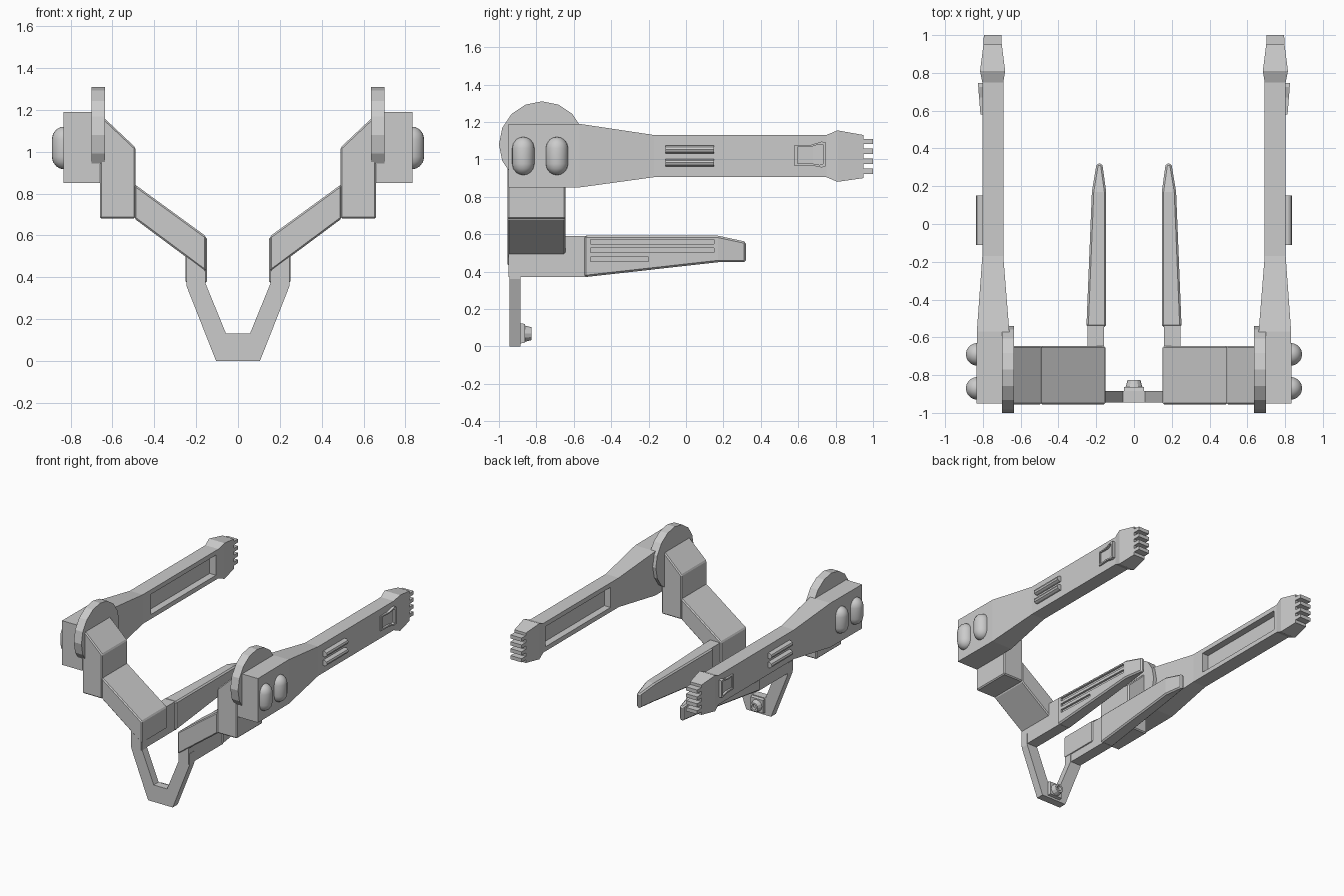
import bpy, bmesh
from math import sin, cos, pi, radians

if "Cube" in bpy.data.objects:
    bpy.data.objects.remove(bpy.data.objects["Cube"])


def loft(name, rings, mirror=True, bevel=0, smooth=False):
    """Skin a list of equal-length point rings and cap both ends."""
    bm = bmesh.new()
    vs = [[bm.verts.new(p) for p in r] for r in rings]
    n = len(rings[0])
    for a, b in zip(vs, vs[1:]):
        for i in range(n):
            j = (i + 1) % n
            bm.faces.new((a[i], a[j], b[j], b[i]))
    bm.faces.new(vs[0])
    bm.faces.new(vs[-1])
    bmesh.ops.recalc_face_normals(bm, faces=bm.faces)
    for f in bm.faces:
        f.smooth = smooth
    me = bpy.data.meshes.new(name)
    bm.to_mesh(me)
    bm.free()
    ob = bpy.data.objects.new(name, me)
    bpy.context.collection.objects.link(ob)
    if bevel:
        m = ob.modifiers.new("Bevel", 'BEVEL')
        m.width, m.segments = bevel, 1
    if mirror:
        ob.modifiers.new("Mirror", 'MIRROR').use_mirror_merge = False
    return ob


def sections(name, rows, **kw):
    """Rectangular sections along y: (y, z low, z high, x inner, x outer)."""
    return loft(name, [[(a, y, l), (b, y, l), (b, y, h), (a, y, h)]
                       for y, l, h, a, b in rows], **kw)


def front_prism(name, pts, y0, y1, **kw):
    return loft(name, [[(x, y, z) for x, z in pts] for y in (y0, y1)], **kw)


def side_prism(name, pts, xs, **kw):
    return loft(name, [[(x, y, z) for y, z in pts] for x in xs], **kw)


def circle(n, r):
    return [(r * cos(2 * pi * i / n), r * sin(2 * pi * i / n)) for i in range(n)]


def cut(ob, cutter):
    """Subtract a hidden cutter before the mirror step."""
    cutter.hide_render = True
    cutter.hide_set(True)
    m = ob.modifiers.new("Cut", 'BOOLEAN')
    m.operation, m.solver, m.object = 'DIFFERENCE', 'EXACT', cutter
    ob.modifiers.move(len(ob.modifiers) - 1, len(ob.modifiers) - 2)


# Long upper arm with a recessed panel on its inner side
arm = sections("upper_arm", [
    (-.95, .85, 1.19, .66, .835), (-.57, .85, 1.19, .66, .832),
    (-.17, .905, 1.13, .692, .803), (.75, .905, 1.13, .692, .803),
    (.81, .88, 1.155, .682, .815), (.95, .90, 1.13, .70, .797)])
cut(arm, sections("arm_recess_cutter", [(-.07, .94, 1.095, .6, .745),
                                        (.72, .94, 1.095, .6, .745)], mirror=False))

# Teeth at the arm tip
for i in range(4):
    z = .937 + i * .053
    sections(f"arm_tooth_{i + 1}", [(.94, z - .014, z + .014, .70, .797),
                                    (1.0, z - .014, z + .014, .702, .795)])

# Shoulder disc
side_prism("shoulder_disc", [(-.77 + a, 1.08 + b) for a, b in circle(16, .23)], (.635, .70))

# Rounded pods on the outer side of the shoulder
for k, y in enumerate((-.87, -.69)):
    rings = []
    for z0, lats in ((.976, (-89, -70, -50, -25, 0)), (1.06, (0, 25, 50, 70, 89))):
        for t in map(radians, lats):
            rings.append([(.83 + a, y + b, z0 + .06 * sin(t))
                          for a, b in circle(20, .06 * cos(t))])
    loft(f"shoulder_pod_{k + 1}", rings, smooth=True)

# Two ridges on the outer side of the arm
for k, z in enumerate((.982, 1.052)):
    pts = [(.79, z - .021), (.818, z - .021), (.832, z - .013), (.837, z),
           (.832, z + .013), (.818, z + .021), (.79, z + .021)]
    front_prism(f"arm_ridge_{k + 1}", pts, -.11, .15)

# Raised bracket with a sunken centre near the arm tip
outline = [(.58, .965), (.67, .968), (.725, .957), (.747, .962),
           (.747, 1.092), (.725, 1.095), (.67, 1.078), (.58, 1.078)]
inner = [(.663 + (y - .663) * .82, 1.025 + (z - 1.025) * .8) for y, z in outline]
loft("arm_bracket", [[(x + (y - .58) * .08, y, z) for y, z in pts]
                     for x, pts in ((.79, outline), (.813, outline),
                                    (.813, inner), (.795, inner))])

# Stepped links from shoulder down to the lower blade
front_prism("upper_link", [(.49, .68), (.66, .68), (.66, 1.18), (.49, 1.02)],
            -.955, -.645, bevel=.008)
front_prism("slanted_link", [(.152, .425), (.495, .68), (.495, .845), (.152, .595)],
            -.955, -.645, bevel=.008)
sections("blade_base", [(-.95, .37, .59, .16, .245), (-.53, .37, .59, .16, .245)])

# Tapered lower blade with three grooves on its outer side
blade = sections("lower_blade", [(-.545, .37, .592, .147, .252), (.17, .45, .592, .147, .223),
                                 (.32, .45, .56, .168, .198)], bevel=.01)
for k, (z, y1, x1) in enumerate(((.56, .15, .208), (.514, .15, .208), (.466, -.2, .222))):
    cut(blade, sections(f"groove_cutter_{k + 1}", [(-.51, z - .012, z + .012, .235, .3),
                                                   (y1, z - .012, z + .012, x1, .3)],
                        mirror=False))

# Bottom V-shaped frame
half = [(.105, 0), (.247, .36), (.247, .45), (.155, .45), (.155, .37), (.057, .13)]
front_prism("bottom_frame", half + [(-x, z) for x, z in reversed(half)],
            -.945, -.885, mirror=False)

# Small socket on the back of the bottom frame
sections("socket_base", [(-.89, .015, .125, -.055, .055), (-.862, .02, .12, -.052, .052)],
         mirror=False)
loft("socket", [[(a, y, .068 + b) for a, b in circle(12, r)]
                for y, r in ((-.87, .046), (-.825, .034), (-.825, .02), (-.85, .02))],
     mirror=False)
